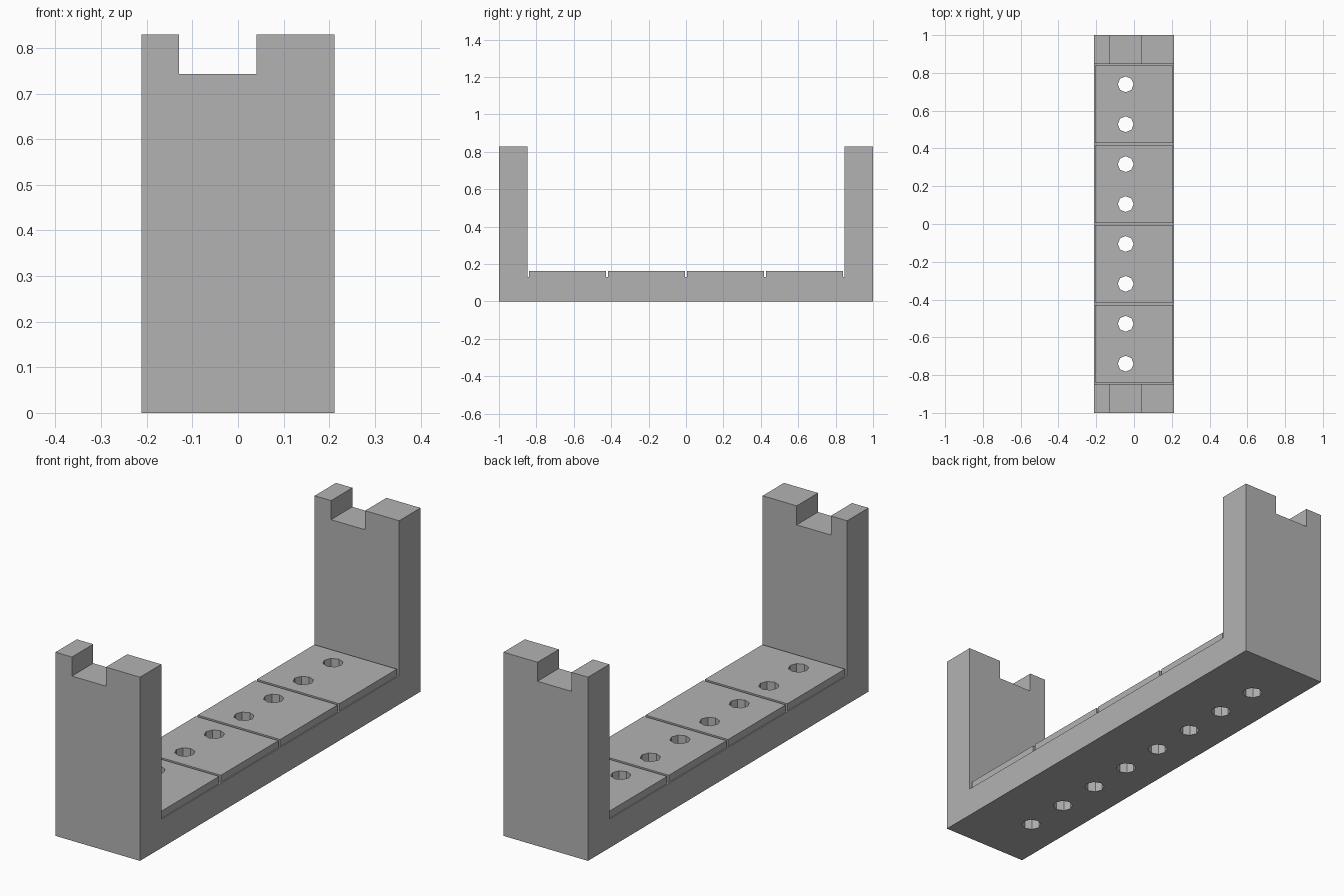
import bpy, bmesh
from mathutils import Matrix, Vector

cube = bpy.data.objects.get("Cube")
if cube:
    bpy.data.objects.remove(cube, do_unlink=True)

HALF_W = 0.211      # half width in x
HEIGHT = 0.829      # top of the end posts
POST_Y = 0.848      # inner face of the end posts
BASE_Z = 0.13       # floor of the grooves
DECK_Z = 0.162      # top of the pads
PITCH = 0.4225      # pad spacing
SLOT_X = -0.044     # line of the holes and notches

grey = bpy.data.materials.new("grey")
grey.use_nodes = True
colour = (0.45, 0.45, 0.45, 1)
grey.diffuse_color = colour
grey.node_tree.nodes["Principled BSDF"].inputs["Base Color"].default_value = colour


def finish(name, bm):
    bmesh.ops.recalc_face_normals(bm, faces=bm.faces[:])
    mesh = bpy.data.meshes.new(name)
    bm.to_mesh(mesh)
    bm.free()
    mesh.materials.append(grey)
    obj = bpy.data.objects.new(name, mesh)
    bpy.context.collection.objects.link(obj)
    return obj


def add_box(bm, low, high):
    low, high = Vector(low), Vector(high)
    place = Matrix.Translation((low + high) / 2) @ Matrix.Diagonal((*(high - low), 1))
    bmesh.ops.create_cube(bm, size=1, matrix=place)


def cut(obj, cutter):
    mod = obj.modifiers.new("cut", "BOOLEAN")
    mod.operation = "DIFFERENCE"
    mod.solver = "EXACT"
    mod.object = cutter
    bpy.context.view_layer.objects.active = obj
    bpy.ops.object.modifier_apply(modifier=mod.name)


# U-shaped frame: side profile extruded across the width
profile = [(-1, 0), (1, 0), (1, HEIGHT), (POST_Y, HEIGHT), (POST_Y, BASE_Z),
           (-POST_Y, BASE_Z), (-POST_Y, HEIGHT), (-1, HEIGHT)]
bm = bmesh.new()
side = bm.faces.new([bm.verts.new((-HALF_W, y, z)) for y, z in profile])
extruded = bmesh.ops.extrude_face_region(bm, geom=[side])["geom"]
bmesh.ops.translate(bm, vec=(2 * HALF_W, 0, 0),
                    verts=[v for v in extruded if isinstance(v, bmesh.types.BMVert)])
frame = finish("frame", bm)

# Four raised pads separated by narrow grooves
pads = []
for i in range(4):
    y = (i - 1.5) * PITCH
    bm = bmesh.new()
    add_box(bm, (0.005 - HALF_W, y - 0.205, BASE_Z), (HALF_W - 0.005, y + 0.205, DECK_Z))
    pads.append(finish(f"pad_{i + 1}", bm))

# Cutters: notch along both posts, and a row of octagonal holes
bm = bmesh.new()
add_box(bm, (-0.129, -2, 0.743), (0.041, 2, 1))
notch = finish("notch_cutter", bm)

bm = bmesh.new()
for i in range(8):
    bmesh.ops.create_cone(bm, cap_ends=True, segments=8, radius1=0.042, radius2=0.042,
                          depth=1, matrix=Matrix.Translation((SLOT_X, (i - 3.5) * PITCH / 2, 0)))
holes = finish("hole_cutter", bm)

cut(frame, notch)
for part in [frame] + pads:
    cut(part, holes)
for cutter in (notch, holes):
    bpy.data.objects.remove(cutter, do_unlink=True)
